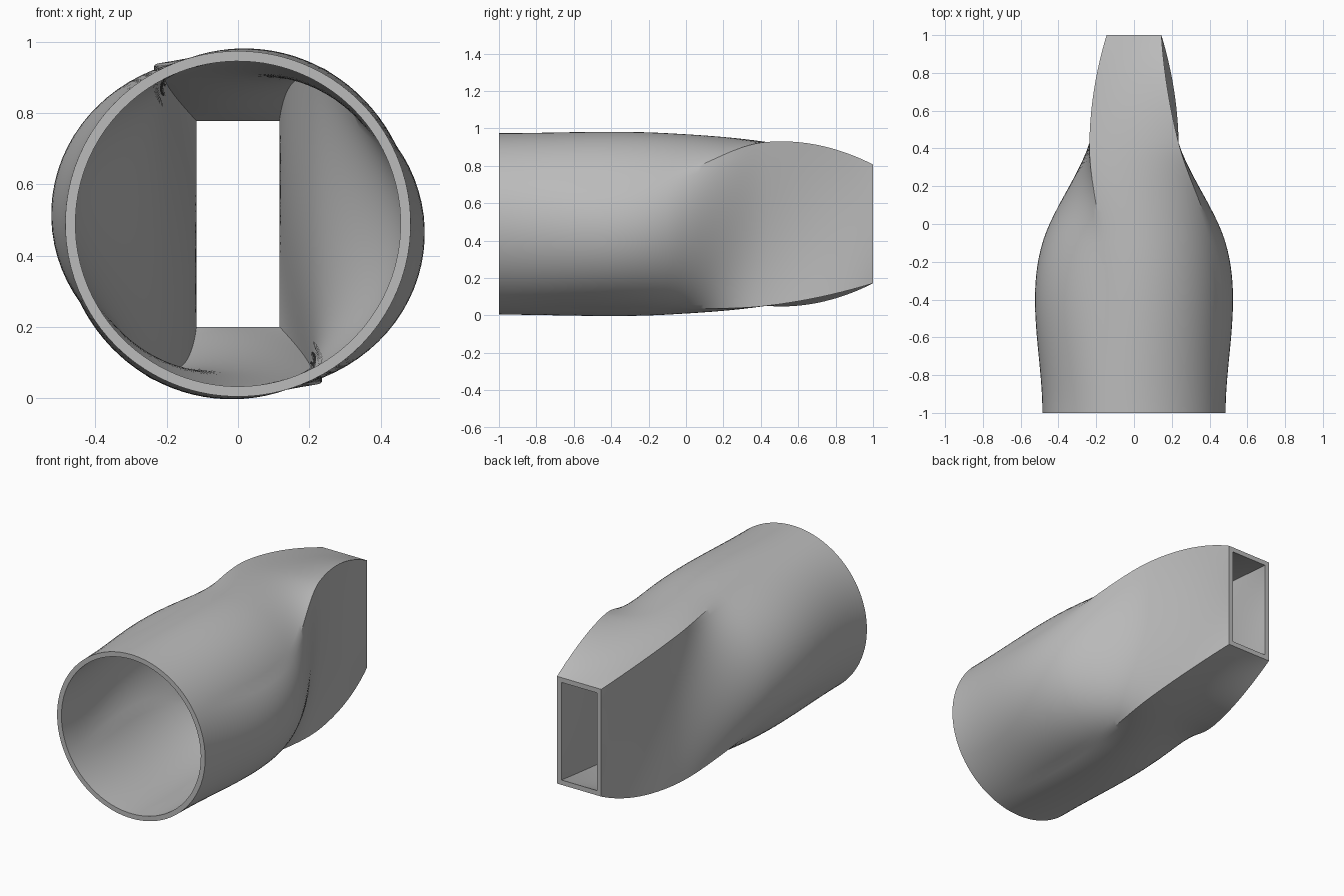
import bpy, bmesh, math
from mathutils import Vector

cube = bpy.data.objects.get("Cube")
if cube:
    bpy.data.objects.remove(cube)

PER_SIDE = 24            # ring points on each side of the rectangle
STEPS = 22               # rings between neighbouring sections
AXIS_Z = 0.489
WALL = 0.0285
STATIONS = [-1.0, -0.1, 0.43, 1.0]
ARC_CORNERS = [31, 111, 211, 291, 391]   # where the rectangle corners land on the circle


def circle(radius):
    pts = []
    for a, b in zip(ARC_CORNERS, ARC_CORNERS[1:]):
        for i in range(PER_SIDE):
            t = math.radians(a + (b - a) * i / PER_SIDE)
            pts.append(Vector((math.cos(t), math.sin(t))) * radius)
    return pts


def rectangle(hx, hz):
    corners = [Vector(c) for c in ((hx, hz), (-hx, hz), (-hx, -hz), (hx, -hz))]
    return [corners[k].lerp(corners[(k + 1) % 4], i / PER_SIDE)
            for k in range(4) for i in range(PER_SIDE)]


def spline(nodes):
    """Smooth path of one ring point through the sections, straight at the round end."""
    h = [b - a for a, b in zip(STATIONS, STATIONS[1:])]
    d = [(b - a) / s for a, b, s in zip(nodes, nodes[1:], h)]
    m = [Vector((0, 0))]
    for k in (1, 2):
        m.append((d[k - 1] * h[k] + d[k] * h[k - 1]) / (h[k - 1] + h[k]))
    m.append(d[2] * 2 - m[2])
    path = []
    for k in range(3):
        for i in range(STEPS + (k == 2)):
            t = i / STEPS
            p = (nodes[k] * (2 * t**3 - 3 * t**2 + 1)
                 + nodes[k + 1] * (3 * t**2 - 2 * t**3)
                 + m[k] * h[k] * (t**3 - 2 * t**2 + t)
                 + m[k + 1] * h[k] * (t**3 - t**2))
            path.append((p.x, STATIONS[k] + h[k] * t, p.y + AXIS_Z))
    return path


def skin(bm, inset):
    """Lofted surface; returns one column of vertices per ring point."""
    sections = [circle(0.485 - inset), circle(0.485 - inset),
                rectangle(0.236 - inset, 0.438 - inset),
                rectangle(0.145 - inset, 0.3175 - inset)]
    cols = [[bm.verts.new(p) for p in spline(nodes)] for nodes in zip(*sections)]
    for a, b in zip(cols, cols[1:] + cols[:1]):
        for i in range(len(a) - 1):
            bm.faces.new((a[i], b[i], b[i + 1], a[i + 1]))
    return cols


# Duct: outer and inner skins closed by a rim at each open end
bm = bmesh.new()
outer = skin(bm, 0)
inner = skin(bm, WALL)
count = len(outer)
for end in (0, -1):
    for k in range(count):
        n = (k + 1) % count
        bm.faces.new((outer[k][end], outer[n][end], inner[n][end], inner[k][end]))
bmesh.ops.recalc_face_normals(bm, faces=bm.faces)
mesh = bpy.data.meshes.new("transition_duct")
bm.to_mesh(mesh)
bm.free()

# Plain grey finish
grey = bpy.data.materials.new("light_grey")
grey.use_nodes = True
colour = (0.5, 0.5, 0.5, 1)
grey.diffuse_color = colour
grey.node_tree.nodes["Principled BSDF"].inputs["Base Color"].default_value = colour
mesh.materials.append(grey)

duct = bpy.data.objects.new("transition_duct", mesh)
bpy.context.collection.objects.link(duct)
bpy.ops.object.select_all(action='DESELECT')
duct.select_set(True)
bpy.context.view_layer.objects.active = duct
bpy.ops.object.shade_smooth_by_angle(angle=math.radians(30))
